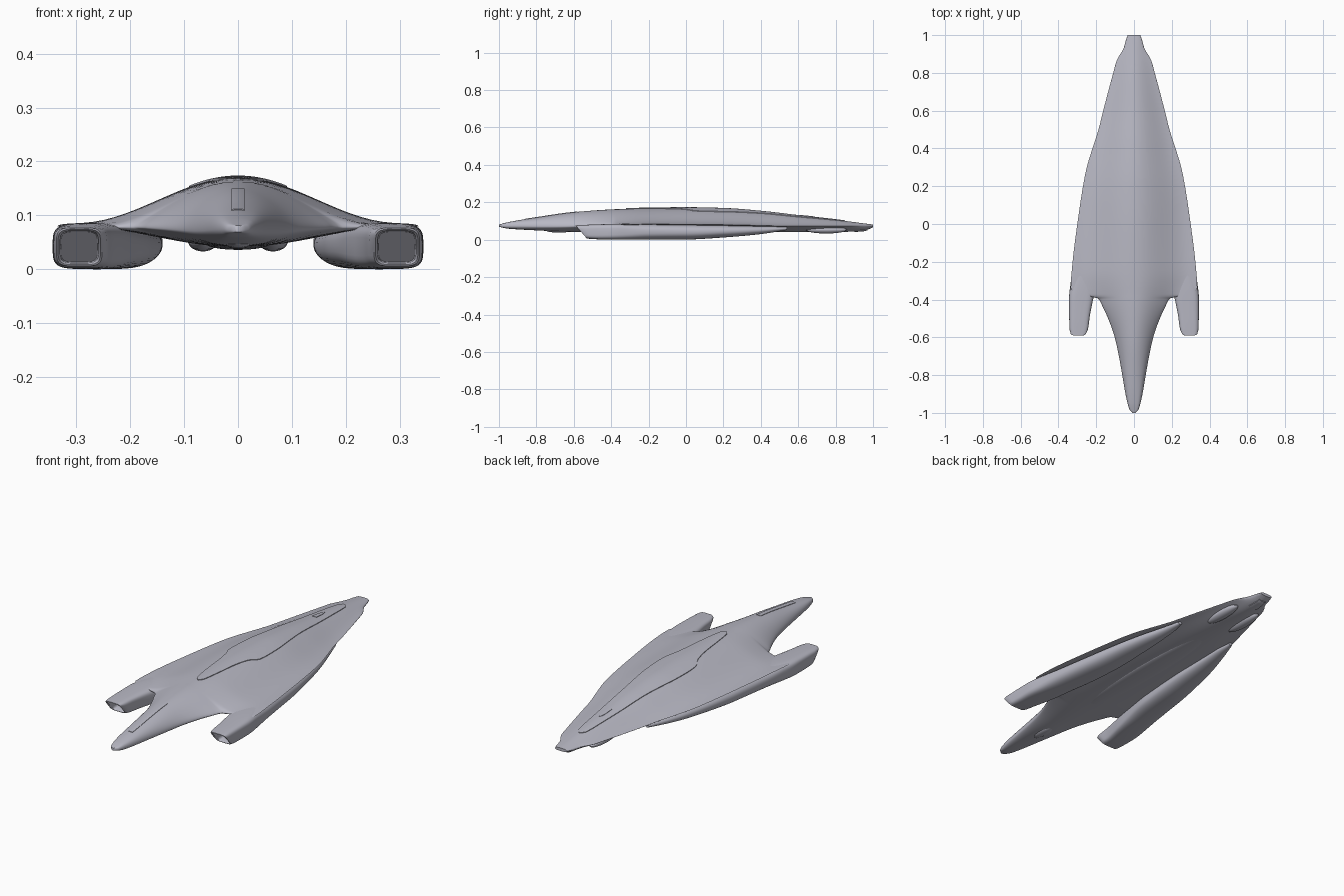
import bpy, bmesh, math

if "Cube" in bpy.data.objects:
    bpy.data.objects.remove(bpy.data.objects["Cube"], do_unlink=True)

# One hull colour
paint = bpy.data.materials.new("pale violet grey")
paint.use_nodes = True
paint.diffuse_color = (0.48, 0.48, 0.55, 1)
paint.node_tree.nodes["Principled BSDF"].inputs["Base Color"].default_value = paint.diffuse_color


def curve(points):
    """Smooth monotone interpolation through (position, value) pairs."""
    xs, vs = zip(*points)
    d = [(vs[i + 1] - vs[i]) / (xs[i + 1] - xs[i]) for i in range(len(xs) - 1)]
    m = [d[0]] + [2 * a * b / (a + b) if a * b > 0 else 0 for a, b in zip(d, d[1:])] + [d[-1]]

    def value(x):
        x = min(max(x, xs[0]), xs[-1])
        i = max(k for k in range(len(d)) if xs[k] <= x)
        h = xs[i + 1] - xs[i]
        t = (x - xs[i]) / h
        s = t * t * (3 - 2 * t)
        return (vs[i] * (1 - s) + vs[i + 1] * s
                + h * t * (1 - t) * (m[i] * (1 - t) - m[i + 1] * t))
    return value


def span(a, b, n):
    return [a + (b - a) * i / n for i in range(n + 1)]


def finish(obj, mirror=False, angle=40):
    obj.data.materials.append(paint)
    if mirror:
        obj.modifiers.new("mirror", 'MIRROR')
    bpy.ops.object.select_all(action='DESELECT')
    obj.select_set(True)
    bpy.context.view_layer.objects.active = obj
    bpy.ops.object.shade_smooth_by_angle(angle=math.radians(angle))


def loft(name, rings, mirror=False, angle=40):
    """Skin closed rings of equal length and cap both ends."""
    bm = bmesh.new()
    rows = [[bm.verts.new(p) for p in ring] for ring in rings]
    n = len(rows[0])
    for a, b in zip(rows, rows[1:]):
        for i in range(n):
            bm.faces.new((a[i], a[(i + 1) % n], b[(i + 1) % n], b[i]))
    bm.faces.new(rows[0])
    bm.faces.new(rows[-1])
    bmesh.ops.recalc_face_normals(bm, faces=bm.faces)
    mesh = bpy.data.meshes.new(name)
    bm.to_mesh(mesh)
    bm.free()
    obj = bpy.data.objects.new(name, mesh)
    bpy.context.collection.objects.link(obj)
    finish(obj, mirror, angle)


# Hull profiles along the length
half_width = curve([(-1, .006), (-.985, .022), (-.95, .034), (-.9, .045), (-.8, .062),
                    (-.7, .08), (-.6, .102), (-.5, .137), (-.44, .165), (-.395, .19),
                    (-.385, .225), (-.37, .29), (-.34, .335), (-.2, .325), (0, .3),
                    (.2, .27), (.3, .25), (.4, .22), (.5, .188), (.6, .163), (.8, .11),
                    (.87, .09), (.93, .055), (.98, .041), (1, .033)])
bell_width = curve([(-1, .1), (-.6, .17), (-.4, .25), (-.25, .3), (.1, .29),
                    (.4, .235), (.6, .18), (.8, .125), (1, .06)])
ridge = curve([(-1, .077), (-.95, .09), (-.8, .115), (-.6, .143), (-.4, .158), (-.2, .165),
               (0, .167), (.2, .163), (.4, .148), (.6, .125), (.8, .103), (.9, .09), (1, .077)])
edge = curve([(-1, .075), (-.7, .071), (-.4, .078), (-.2, .083), (.2, .08), (.6, .073), (1, .073)])
keel = curve([(-1, .073), (-.95, .063), (-.8, .054), (-.6, .046), (0, .045),
              (.8, .045), (.95, .052), (1, .07)])


def skin(x, y, target):
    """Height of the hull skin: a bell section with a rounded rim."""
    bell = 0.5 + 0.5 * math.cos(math.pi * min(1, abs(x) / bell_width(y)))
    rim = math.sqrt(max(0, 1 - (abs(x) / half_width(y)) ** 6))
    rise = target(y) - edge(y)
    return edge(y) + (rise * bell + math.copysign(.004, rise)) * rim


across = [math.sin(u * math.pi / 2) for u in span(-1, 1, 36)]


def hull_ring(y):
    w = half_width(y)
    top = [(w * t, y, skin(w * t, y, ridge)) for t in across]
    low = [(w * t, y, skin(w * t, y, keel)) for t in across[-2:0:-1]]
    return top + low


stations = sorted(set(span(-1, 1, 90) + span(-.43, -.33, 24) + span(-1, -.95, 8)))
loft("hull", [hull_ring(y) for y in stations], angle=60)


def plate(name, outline, target, lift=.003, steps=60):
    """Thin panel that follows the hull skin."""
    width = curve(outline)
    rings = []
    for y in span(outline[0][0], outline[-1][0], steps):
        xs = [width(y) * t for t in span(-1, 1, 12)]
        rings.append([(x, y, skin(x, y, target) + lift) for x in xs]
                     + [(x, y, skin(x, y, target) - lift) for x in reversed(xs)])
    loft(name, rings)


# Raised panels
plate("dorsal_spine", [(-.32, .004), (-.3, .018), (-.2, .034), (-.1, .045), (0, .065),
                       (.045, .088), (.1, .091), (.2, .087), (.3, .075), (.4, .062),
                       (.6, .045), (.7, .036), (.8, .026), (.84, .018), (.85, .006)], ridge)
plate("nose_strip", [(-.86, .012), (-.58, .012)], ridge, .002)
plate("tail_hatch", [(.61, .012), (.66, .01), (.69, .003)], ridge, .005)
plate("tail_belly_panel", [(.9, .026), (.97, .02)], keel, -.003)

# Engine pods: inner side, outer side, bottom, top and squareness along the length
inner = curve([(-.59, .252), (-.57, .243), (-.5, .234), (-.42, .22), (-.3, .195),
               (-.1, .16), (.2, .14), (.45, .14), (.54, .15)])
outer = curve([(-.59, .337), (-.57, .342), (-.4, .344), (-.3, .334), (-.1, .308),
               (.1, .279), (.3, .24), (.45, .198), (.54, .17)])
bottom = curve([(-.59, .006), (-.5, .002), (-.3, 0), (0, .001), (.2, .012), (.4, .03), (.54, .052)])
top = curve([(-.59, .077), (-.5, .081), (-.3, .086), (.1, .081), (.54, .068)])
square = curve([(-.59, 4.5), (-.4, 4), (-.2, 2.6), (.54, 2)])


def pod_ring(y, scale=1, depth=0):
    cx, cz = (inner(y) + outer(y)) / 2, (bottom(y) + top(y)) / 2
    rx, rz = (outer(y) - inner(y)) / 2 * scale, (top(y) - bottom(y)) / 2 * scale
    rake = .06 * max(0, 1 - (y + .59) / .2)
    ring = []
    for k in range(40):
        a = math.tau * k / 40
        c, s = math.cos(a), math.sin(a)
        c = math.copysign(abs(c) ** (2 / square(y)), c)
        s = math.copysign(abs(s) ** (2 / square(y)), s)
        ring.append((cx + rx * c, y + depth + rake * (1 - s) / 2, cz + rz * s))
    return ring


front = -.59
mouth = [pod_ring(front, .8, .05), pod_ring(front, .84, .004), pod_ring(front, .93, -.001)]
loft("engine_pods", mouth + [pod_ring(y) for y in span(front, .54, 60)], mirror=True)


def blister(name, place, size, mirror=False):
    bpy.ops.mesh.primitive_uv_sphere_add(segments=24, ring_count=12, location=(0, 0, 0))
    obj = bpy.context.object
    obj.name = name
    for v in obj.data.vertices:
        v.co = [p + s * c for p, s, c in zip(place, size, v.co)]
    finish(obj, mirror)


# Belly fairings
blister("tail_fairings", (.065, .75, .053), (.028, .11, .02), True)
blister("nose_fairing", (0, -.68, .05), (.025, .07, .012))
blister("belly_keel", (0, .1, .048), (.06, .5, .012))
